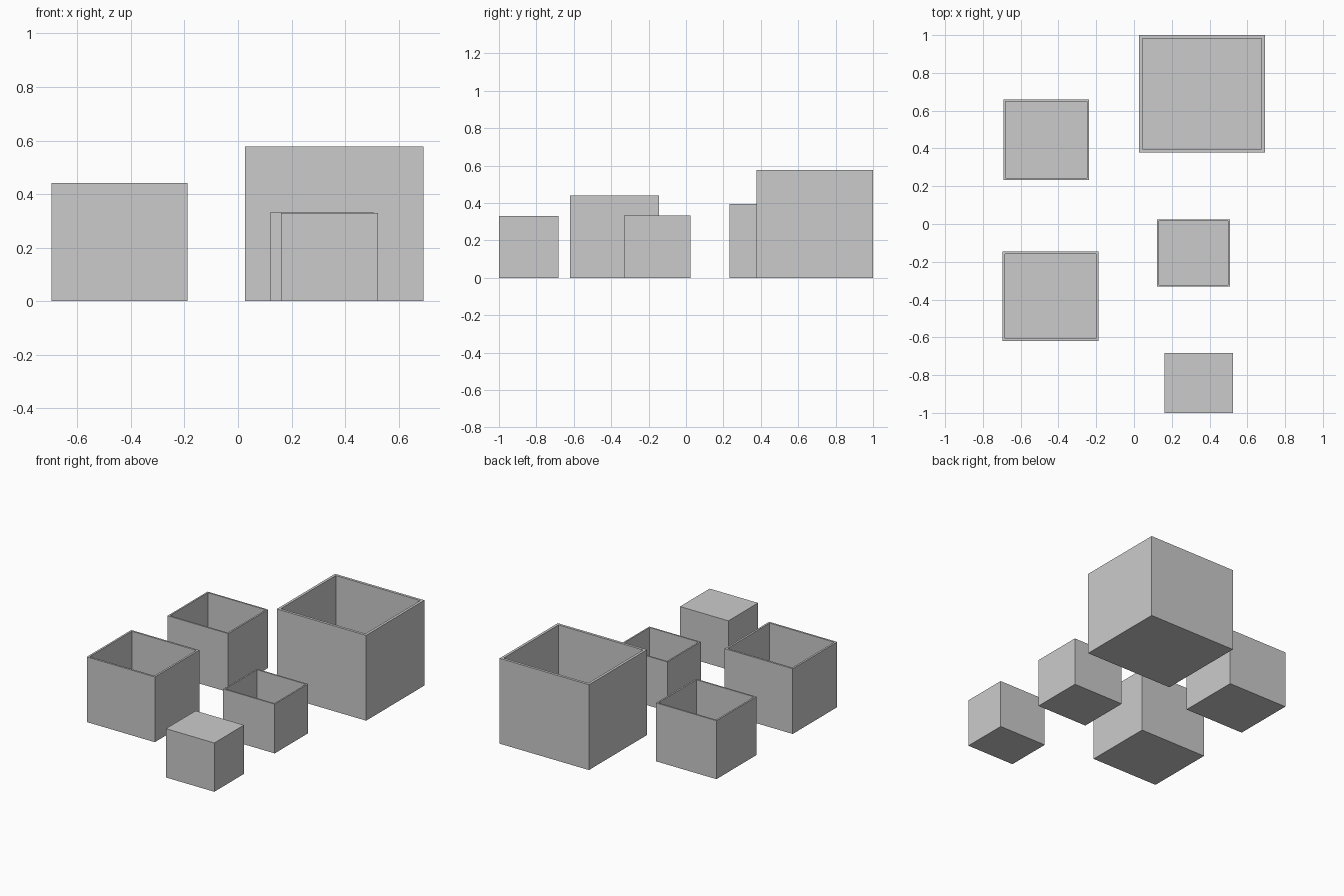
import bpy, bmesh

if "Cube" in bpy.data.objects:
    bpy.data.objects.remove(bpy.data.objects["Cube"])


def box(name, x0, x1, y0, y1, h, wall=0.0):
    """Block standing on z = 0; with a wall it is hollowed from the top."""
    bm = bmesh.new()
    bmesh.ops.create_cube(bm, size=1)
    for v in bm.verts:
        v.co.x = x1 if v.co.x > 0 else x0
        v.co.y = y1 if v.co.y > 0 else y0
        v.co.z = h if v.co.z > 0 else 0
    if wall:
        # inset the top for the rim, then sink an inner face to the floor
        bm.normal_update()
        top = next(f for f in bm.faces if f.normal.z > 0.9)
        bmesh.ops.inset_region(bm, faces=[top], thickness=wall, use_even_offset=True)
        inner = bmesh.ops.extrude_discrete_faces(bm, faces=[top])["faces"][0]
        for v in inner.verts:
            v.co.z = wall
    bmesh.ops.recalc_face_normals(bm, faces=bm.faces)
    mesh = bpy.data.meshes.new(name)
    bm.to_mesh(mesh)
    bm.free()
    obj = bpy.data.objects.new(name, mesh)
    bpy.context.collection.objects.link(obj)


# nesting boxes, largest to smallest
box("largest_box", 0.026, 0.694, 0.378, 1.0, 0.577, 0.018)
box("large_box", -0.697, -0.188, -0.62, -0.145, 0.441, 0.013)
box("medium_box", -0.69, -0.237, 0.233, 0.66, 0.395, 0.011)
box("small_box", 0.122, 0.507, -0.332, 0.025, 0.333, 0.01)

# closed innermost block
box("solid_block", 0.161, 0.523, -1.0, -0.683, 0.33)
